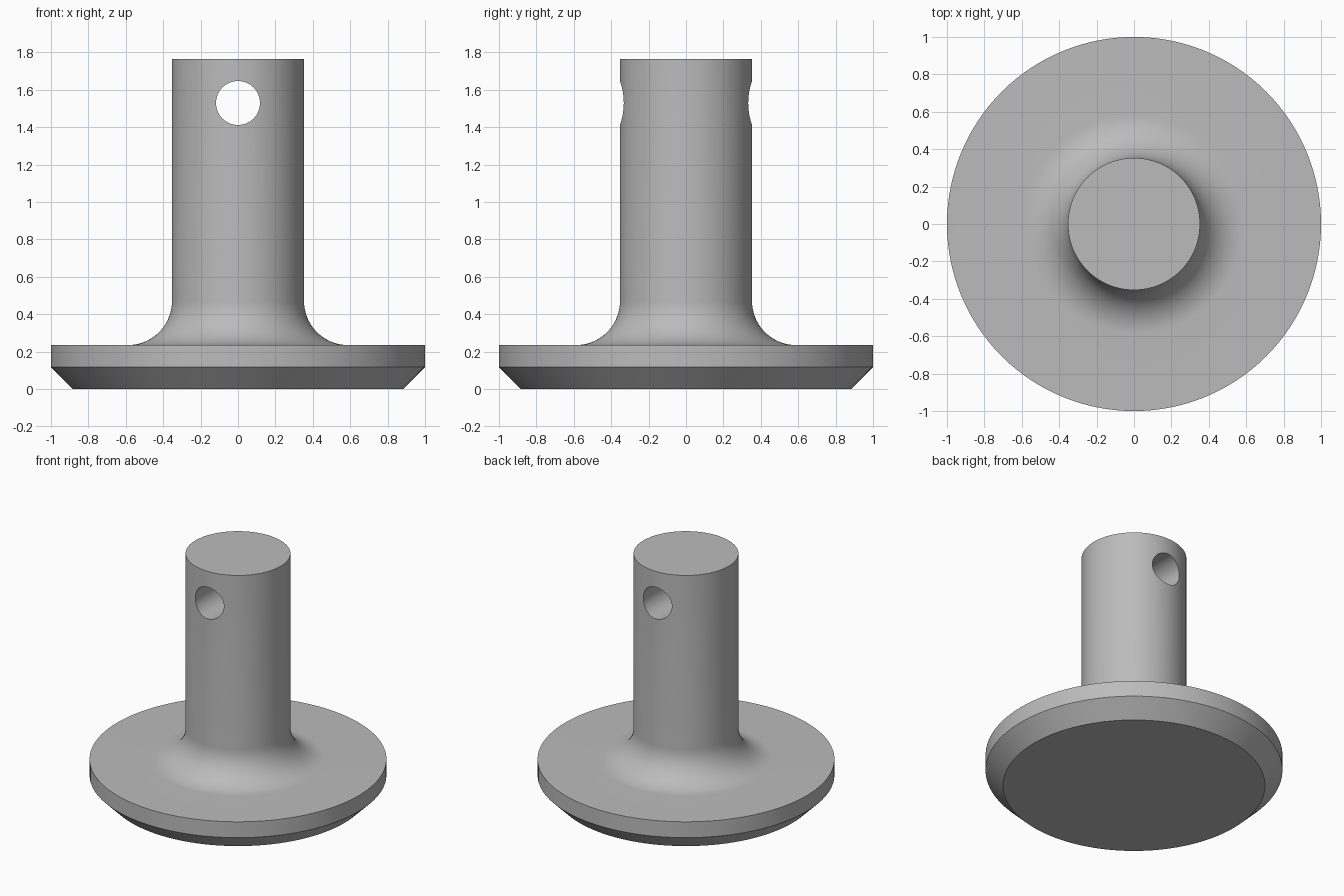
import bpy, bmesh
from math import pi, cos, sin, radians

cube = bpy.data.objects.get("Cube")
if cube:
    bpy.data.objects.remove(cube, do_unlink=True)

# Proportions, all multiples of one unit
U = 2 / 34
FLANGE_R, CHAMFER, FLANGE_TOP = 17 * U, 2 * U, 4 * U
SHAFT_R, FILLET_R, HEIGHT = 6 * U, 4 * U, 30 * U
HOLE_R, HOLE_Z = 2 * U, 26 * U
SIDES, FILLET_STEPS = 128, 16

steel = bpy.data.materials.new("grey steel")
steel.use_nodes = True
grey = (0.5, 0.5, 0.5, 1)
steel.diffuse_color = grey
steel.node_tree.nodes["Principled BSDF"].inputs["Base Color"].default_value = grey


def lathe(name, profile):
    """Revolve a (radius, z) profile that starts and ends on the axis."""
    bm = bmesh.new()
    verts = [bm.verts.new((r, 0, z)) for r, z in profile]
    edges = [bm.edges.new(pair) for pair in zip(verts, verts[1:])]
    bmesh.ops.spin(bm, geom=verts + edges, cent=(0, 0, 0), axis=(0, 0, 1),
                   angle=2 * pi, steps=SIDES, use_merge=True)
    bmesh.ops.remove_doubles(bm, verts=bm.verts[:], dist=1e-5)
    bmesh.ops.recalc_face_normals(bm, faces=bm.faces[:])
    mesh = bpy.data.meshes.new(name)
    bm.to_mesh(mesh)
    bm.free()
    mesh.materials.append(steel)
    obj = bpy.data.objects.new(name, mesh)
    bpy.context.collection.objects.link(obj)
    return obj


# Flange, concave fillet and shaft in one turned profile
fillet = []
for i in range(FILLET_STEPS + 1):
    a = pi / 2 * i / FILLET_STEPS
    fillet.append((SHAFT_R + FILLET_R * (1 - sin(a)),
                   FLANGE_TOP + FILLET_R * (1 - cos(a))))
profile = [(0, 0), (FLANGE_R - CHAMFER, 0), (FLANGE_R, CHAMFER),
           (FLANGE_R, FLANGE_TOP), *fillet, (SHAFT_R, HEIGHT), (0, HEIGHT)]
pin = lathe("flanged_pin", profile)

# Cross hole drilled front to back
bpy.ops.mesh.primitive_cylinder_add(vertices=64, radius=HOLE_R, depth=4 * SHAFT_R,
                                    location=(0, 0, HOLE_Z), rotation=(pi / 2, 0, 0))
drill = bpy.context.object
drill.name = "hole_cutter"
drill.data.materials.append(steel)

bpy.ops.object.select_all(action='DESELECT')
pin.select_set(True)
bpy.context.view_layer.objects.active = pin
cut = pin.modifiers.new("cross_hole", 'BOOLEAN')
cut.operation, cut.solver, cut.object = 'DIFFERENCE', 'EXACT', drill
bpy.ops.object.modifier_apply(modifier=cut.name)
bpy.data.objects.remove(drill, do_unlink=True)

# Smooth curved walls, keep rims crisp
bpy.ops.object.shade_smooth_by_angle(angle=radians(30))
